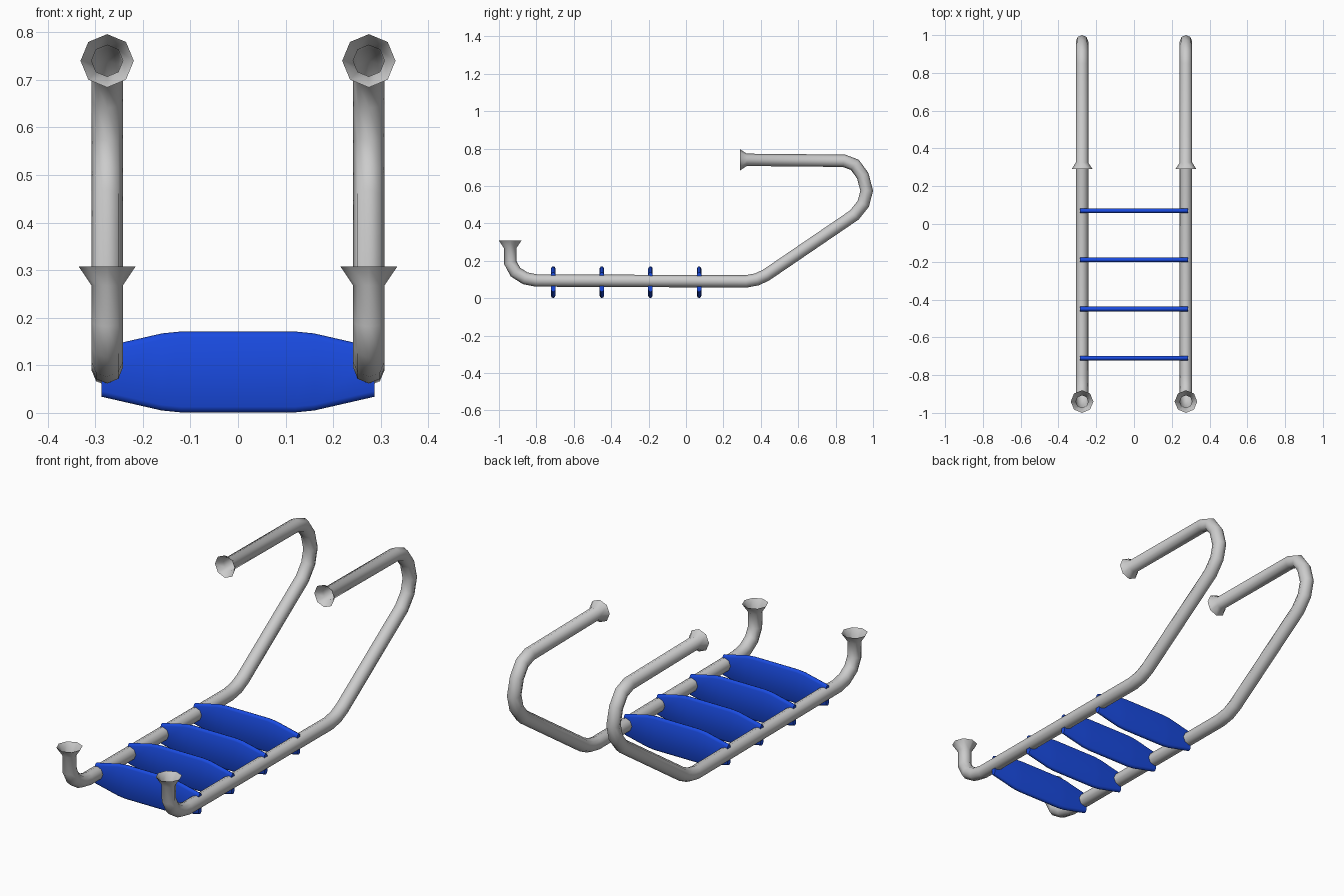
import bpy, bmesh, math
from mathutils import Vector

if "Cube" in bpy.data.objects:
    bpy.data.objects.remove(bpy.data.objects["Cube"])

SIDES = 8


def make_object(name, rings, cap, mat=None, angle=50):
    """Loft closed rings of points into a mesh."""
    bm = bmesh.new()
    loops = [[bm.verts.new(p) for p in ring] for ring in rings]
    n = len(loops[0])
    for a, b in zip(loops, loops[1:]):
        for i in range(n):
            j = (i + 1) % n
            bm.faces.new((a[i], a[j], b[j], b[i]))
    if cap:
        bm.faces.new(loops[0])
        bm.faces.new(loops[-1])
    bmesh.ops.recalc_face_normals(bm, faces=bm.faces)
    me = bpy.data.meshes.new(name)
    bm.to_mesh(me)
    bm.free()
    ob = bpy.data.objects.new(name, me)
    bpy.context.collection.objects.link(ob)
    if mat:
        me.materials.append(mat)
    bpy.ops.object.select_all(action='DESELECT')
    ob.select_set(True)
    bpy.context.view_layer.objects.active = ob
    bpy.ops.object.shade_smooth_by_angle(angle=math.radians(angle))
    return ob


def rail_rings(x, path):
    """Octagonal tube swept along a (y, z, radius) path with mitred joints."""
    pts = [Vector((y, z)) for y, z, r in path]
    rings = []
    for i, (p, (_, _, r)) in enumerate(zip(pts, path)):
        d0 = (p - pts[max(i - 1, 0)]) if i else pts[1] - p
        d1 = (pts[i + 1] - p) if i < len(pts) - 1 else d0
        d0, d1 = d0.normalized(), d1.normalized()
        t = (d0 + d1).normalized()
        nrm = Vector((-t.y, t.x)) / t.dot(d0)
        ring = []
        for k in range(SIDES):
            a = 2 * math.pi * k / SIDES
            q = p + nrm * (r * math.sin(a))
            ring.append((x + r * math.cos(a), q.x, q.y))
        rings.append(ring)
    return rings


# Side rails: flared wall flange, handle bend, slope, straight run, flared foot
R = 0.033
path = [(0.29, 0.740, 0.056), (0.325, 0.740, R), (0.845, 0.735, R),
        (0.903, 0.713, R), (0.945, 0.655, R), (0.966, 0.575, R),
        (0.948, 0.505, R), (0.90, 0.445, R), (0.43, 0.125, R),
        (0.38, 0.101, R), (0.32, 0.090, R), (-0.80, 0.095, R),
        (-0.86, 0.107, R), (-0.912, 0.140, R), (-0.939, 0.190, R),
        (-0.94, 0.268, R), (-0.94, 0.308, 0.060)]
for side, x in (("left", -0.275), ("right", 0.275)):
    make_object("rail_" + side, rail_rings(x, path), False)

# Blue treads: thin rounded slats that taper toward the rails
blue = bpy.data.materials.new("tread_blue")
blue.diffuse_color = (0.01, 0.07, 0.75, 1)
blue.use_nodes = True
blue.node_tree.nodes["Principled BSDF"].inputs["Base Color"].default_value = blue.diffuse_color
half = [(0.287, 0.052), (0.16, 0.081), (0.12, 0.085)]
stations = [(-x, h) for x, h in half] + [(x, h) for x, h in reversed(half)]
T = 0.012
for n in range(4):
    y = -0.71 + 0.26 * n
    rings = []
    for x, h in stations:
        sec = [(-T, h - T), (-T * 0.6, h - 0.003), (0, h), (T * 0.6, h - 0.003), (T, h - T)]
        sec += [(-a, -b) for a, b in sec]
        rings.append([(x, y + a, 0.086 + b) for a, b in sec])
    make_object("tread_%d" % (n + 1), rings, True, blue)
